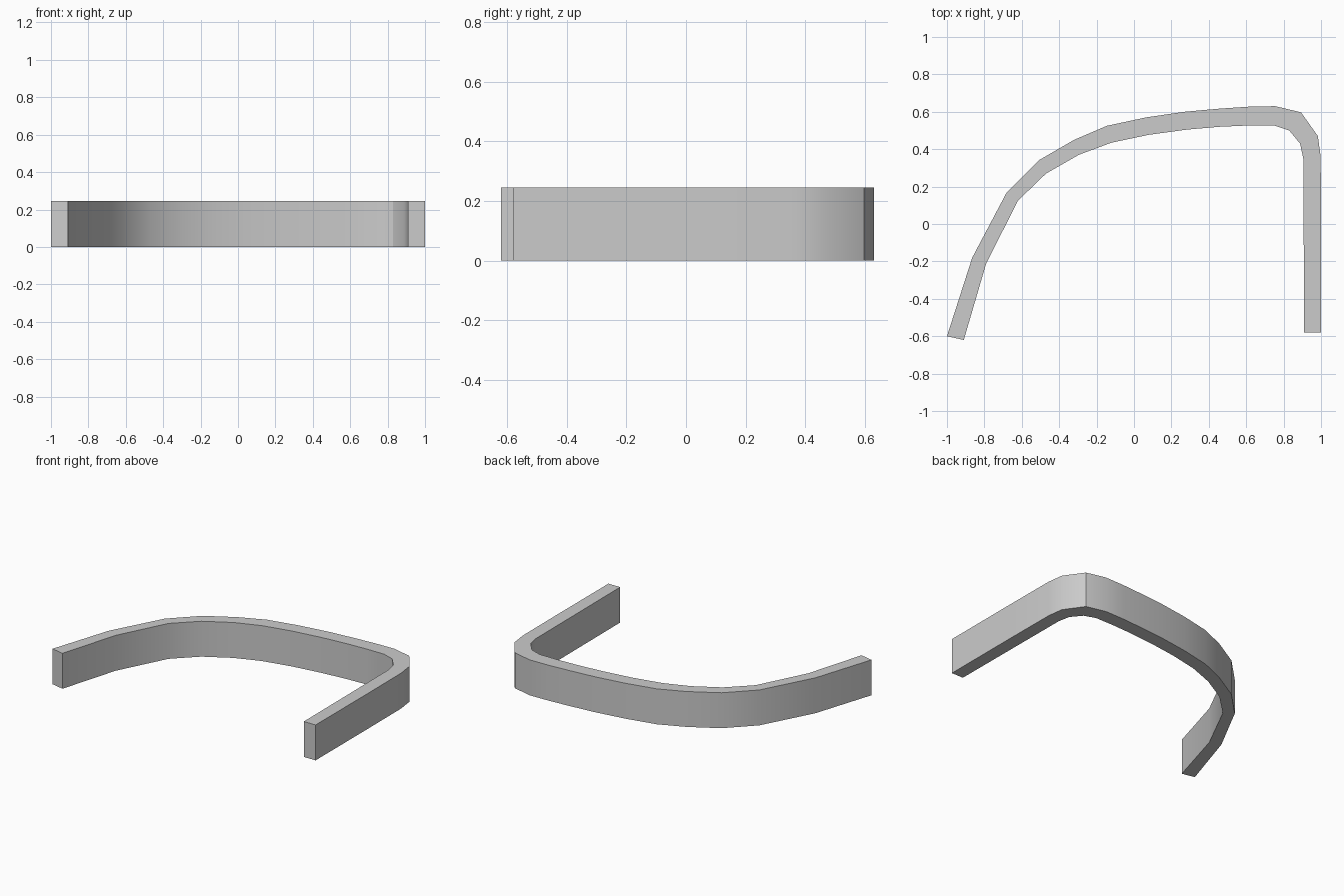
import bpy
import bmesh
import math

default_cube = bpy.data.objects.get("Cube")
if default_cube:
    bpy.data.objects.remove(default_cube, do_unlink=True)

HEIGHT = 0.245

# Plan outline of the band, from the right end around the back to the left end
OUTER = [(-1, -.6), (-.865, -.18), (-.68, .17), (-.51, .34), (-.32, .45),
         (-.145, .525), (.065, .57), (.27, .6), (.46, .617), (.61, .627),
         (.755, .63), (.893, .597), (.983, .47), (.998, .36), (1, 0), (1, -.58)]
INNER = [(-.91, -.62), (-.79, -.21), (-.62, .125), (-.47, .27), (-.295, .37),
         (-.12, .435), (.08, .477), (.285, .505), (.46, .52), (.62, .527),
         (.75, .527), (.83, .5), (.888, .43), (.905, .35), (.907, 0), (.91, -.58)]


def make_material(name, colour):
    material = bpy.data.materials.new(name)
    material.use_nodes = True
    material.diffuse_color = colour
    shader = next(n for n in material.node_tree.nodes if n.type == 'BSDF_PRINCIPLED')
    shader.inputs["Base Color"].default_value = colour
    return material


def build_band(name, outer, inner, height, material):
    """Strip of quads between two plan curves, extruded straight up."""
    bm = bmesh.new()
    outer_verts = [bm.verts.new((x, y, 0)) for x, y in outer]
    inner_verts = [bm.verts.new((x, y, 0)) for x, y in inner]
    for i in range(len(outer) - 1):
        bm.faces.new((outer_verts[i], inner_verts[i],
                      inner_verts[i + 1], outer_verts[i + 1]))
    extruded = bmesh.ops.extrude_face_region(bm, geom=bm.faces[:], use_keep_orig=True)
    top_verts = [g for g in extruded["geom"] if isinstance(g, bmesh.types.BMVert)]
    bmesh.ops.translate(bm, verts=top_verts, vec=(0, 0, height))
    bmesh.ops.recalc_face_normals(bm, faces=bm.faces[:])

    mesh = bpy.data.meshes.new(name)
    bm.to_mesh(mesh)
    bm.free()
    mesh.materials.append(material)
    band = bpy.data.objects.new(name, mesh)
    bpy.context.collection.objects.link(band)
    return band


# Curved wall band
grey = make_material("light_grey", (.6, .6, .6, 1))
band = build_band("curved_band", OUTER, INNER, HEIGHT, grey)

# Smooth along the curve, crisp at the rims, ends and tight corner
bpy.ops.object.select_all(action='DESELECT')
band.select_set(True)
bpy.context.view_layer.objects.active = band
bpy.ops.object.shade_smooth_by_angle(angle=math.radians(30))
